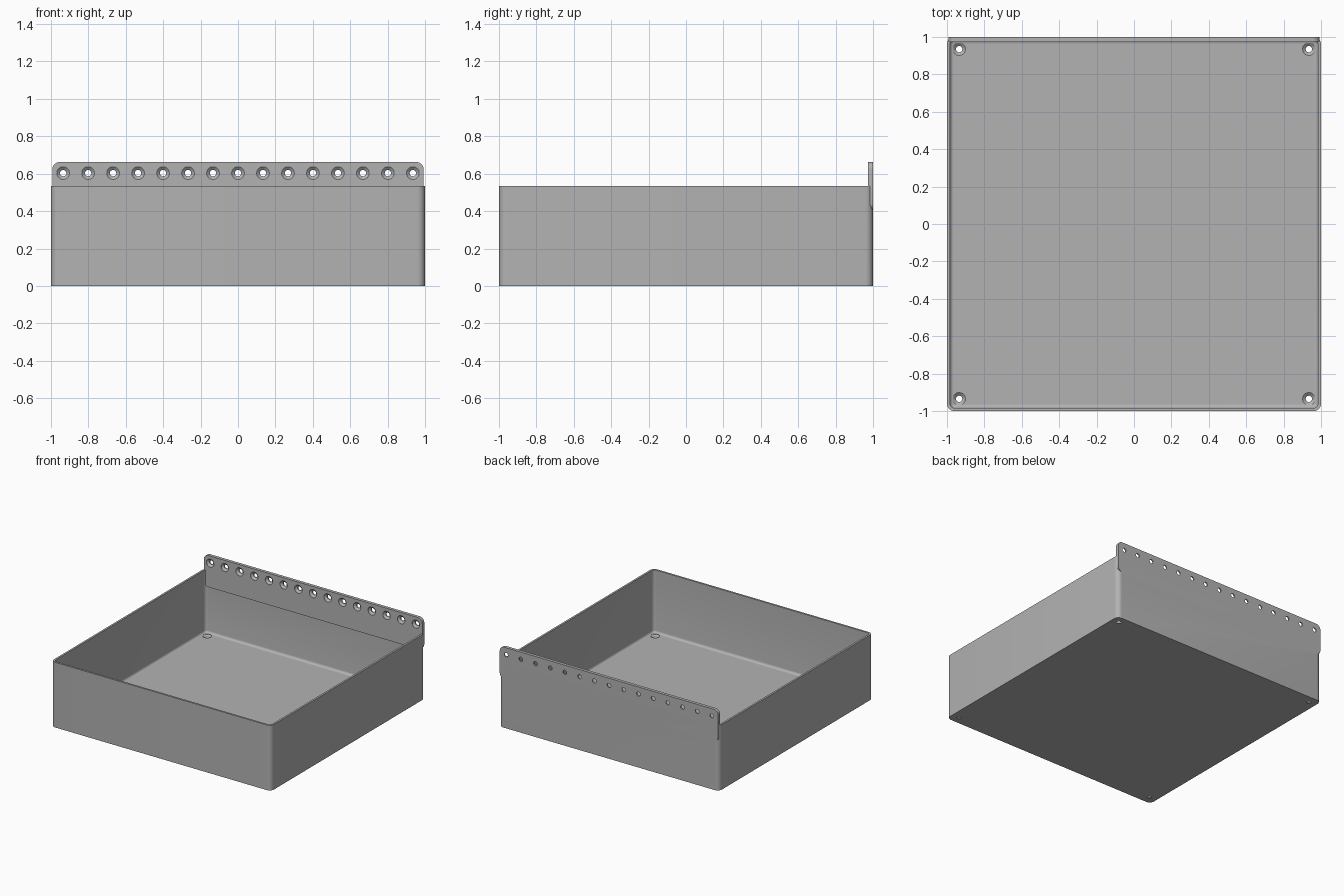
import bpy, bmesh, math
from mathutils import Matrix, Vector

cube = bpy.data.objects.get("Cube")
if cube:
    bpy.data.objects.remove(cube)

grey = bpy.data.materials.new("plain_grey")
grey.use_nodes = True
colour = (0.45, 0.45, 0.45, 1)
grey.diffuse_color = colour
grey.node_tree.nodes["Principled BSDF"].inputs["Base Color"].default_value = colour

FLOOR, WALL, RIM = 0.02, 0.016, 0.535
PLATE_FRONT = 0.974
HOLE = 0.935


def rounded(hx, hy, r, steps=8):
    """Counter-clockwise outline of a rounded rectangle."""
    pts = []
    for q, (sx, sy) in enumerate(((1, 1), (-1, 1), (-1, -1), (1, -1))):
        for i in range(steps + 1):
            a = (q + i / steps) * math.pi / 2
            pts.append((sx * (hx - r) + r * math.cos(a), sy * (hy - r) + r * math.sin(a)))
    return pts


def loft(name, rings, matrix=Matrix()):
    """Closed solid through a list of (outline, height) rings."""
    bm = bmesh.new()
    loops = [[bm.verts.new(matrix @ Vector((x, y, z))) for x, y in pts] for pts, z in rings]
    n = len(loops[0])
    for a, b in zip(loops, loops[1:]):
        for i in range(n):
            j = (i + 1) % n
            bm.faces.new((a[i], a[j], b[j], b[i]))
    bm.faces.new(loops[0][::-1])
    bm.faces.new(loops[-1])
    bmesh.ops.recalc_face_normals(bm, faces=bm.faces[:])
    mesh = bpy.data.meshes.new(name)
    bm.to_mesh(mesh)
    bm.free()
    mesh.materials.append(grey)
    ob = bpy.data.objects.new(name, mesh)
    bpy.context.collection.objects.link(ob)
    return ob


def combine(target, tool, operation):
    """Apply an exact boolean and discard the tool."""
    mod = target.modifiers.new(operation, 'BOOLEAN')
    mod.operation, mod.object, mod.solver = operation, tool, 'EXACT'
    bpy.context.view_layer.objects.active = target
    bpy.ops.object.modifier_apply(modifier=mod.name)
    bpy.data.objects.remove(tool)


def drill(target, matrix):
    """Countersunk screw hole; local z points out of the surface."""
    def circle(r):
        return [(r * math.cos(math.tau * i / 32), r * math.sin(math.tau * i / 32)) for i in range(32)]
    rings = [(circle(0.017), -0.05), (circle(0.017), -0.016),
             (circle(0.034), -0.002), (circle(0.034), 0.01)]
    cutter = loft("hole_cutter", rings, matrix)
    cutter.hide_render = True
    combine(target, cutter, 'DIFFERENCE')


# Open tray: outer shell, rim, inner walls and a small fillet to the floor
inner, fillet = 1 - WALL, 0.02
rings = [(rounded(1, 1, 0.04), 0), (rounded(1, 1, 0.04), RIM),
         (rounded(inner, inner, 0.024), RIM)]
for i in range(6):
    a = i / 5 * math.pi / 2
    inset = fillet * (1 - math.cos(a))
    h = inner - inset
    rings.append((rounded(h, h, 0.024 - inset), FLOOR + fillet * (1 - math.sin(a))))
tray = loft("tray", rings)

# Mounting plate along the back, standing above the rim
upright = Matrix.Rotation(math.pi / 2, 4, 'X')
outline = rounded(0.993, 0.13, 0.04)
plate = loft("mounting_plate", [(outline, -1), (outline, -PLATE_FRONT)],
             Matrix.Translation((0, 0, 0.532)) @ upright)
combine(tray, plate, 'UNION')

# Row of holes in the plate, and one in each floor corner
for i in range(15):
    x = HOLE * (i - 7) / 7
    drill(tray, Matrix.Translation((x, PLATE_FRONT, 0.603)) @ upright)
for x in (-HOLE, HOLE):
    for y in (-HOLE, HOLE):
        drill(tray, Matrix.Translation((x, y, FLOOR)))

tray.name = "wall_mounted_tray"
tray.select_set(True)
bpy.context.view_layer.objects.active = tray
bpy.ops.object.shade_smooth_by_angle(angle=math.radians(30))
